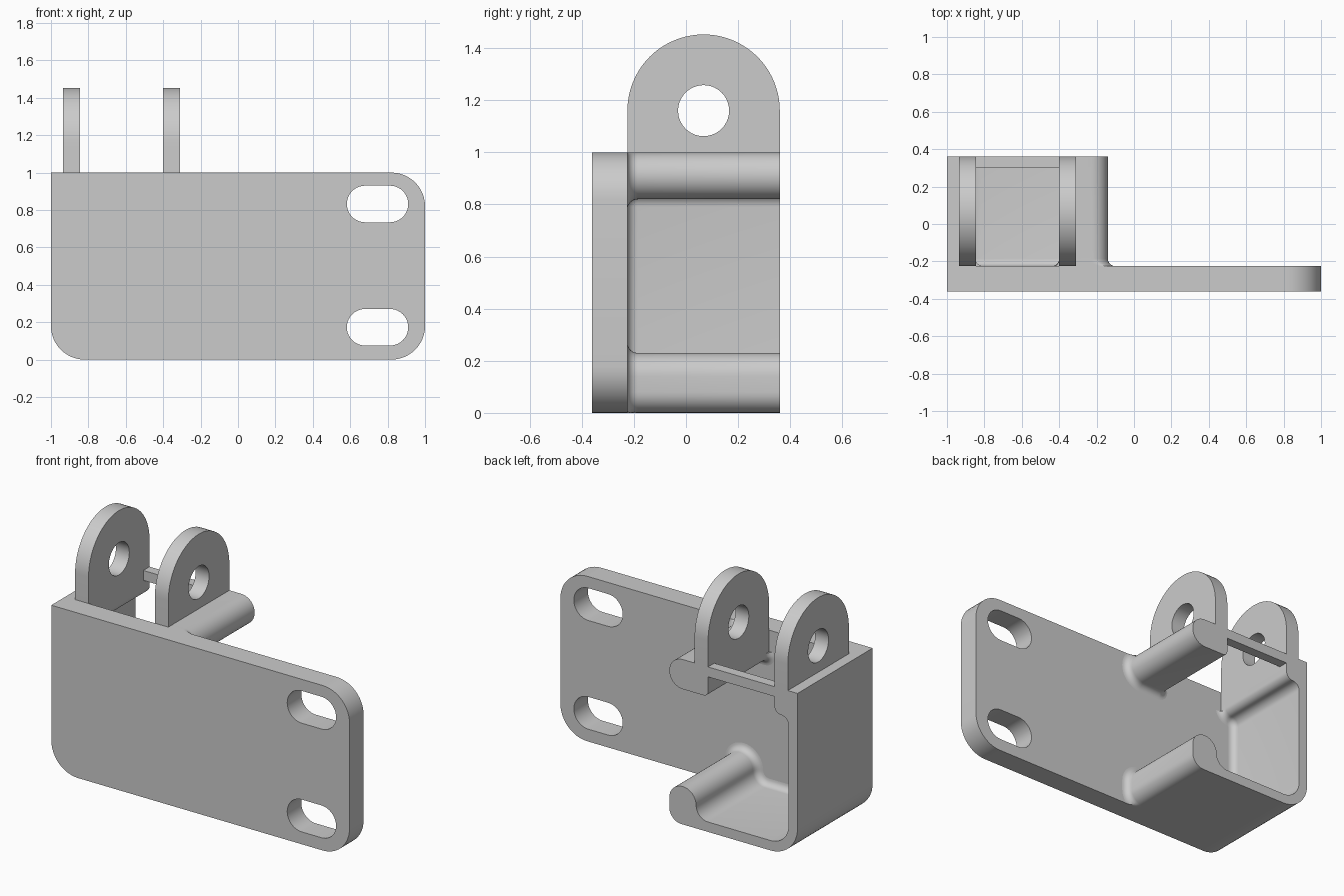
import bpy, bmesh
from math import sin, cos, pi, radians
from mathutils import Vector

if "Cube" in bpy.data.objects:
    bpy.data.objects.remove(bpy.data.objects["Cube"])

GREY = (0.6, 0.6, 0.6, 1)
metal = bpy.data.materials.new("plain grey")
metal.use_nodes = True
metal.diffuse_color = GREY
metal.node_tree.nodes["Principled BSDF"].inputs["Base Color"].default_value = GREY

FRONT, MID, BACK = -0.36, -0.225, 0.36


def arc(cx, cz, r, start, end, n=12):
    angles = [radians(start + (end - start) * i / n) for i in range(n + 1)]
    return [(cx + r * cos(a), cz + r * sin(a)) for a in angles]


def loft(name, layers):
    """Skin a stack of equal closed loops and cap both ends."""
    bm = bmesh.new()
    rings = [[bm.verts.new(p) for p in layer] for layer in layers]
    for a, b in zip(rings, rings[1:]):
        for i in range(len(a)):
            j = (i + 1) % len(a)
            bm.faces.new((a[i], a[j], b[j], b[i]))
    bm.faces.new(rings[0])
    bm.faces.new(rings[-1])
    bmesh.ops.recalc_face_normals(bm, faces=bm.faces)
    mesh = bpy.data.meshes.new(name)
    bm.to_mesh(mesh)
    bm.free()
    mesh.materials.append(metal)
    obj = bpy.data.objects.new(name, mesh)
    bpy.context.collection.objects.link(obj)
    return obj


def prism_y(name, loop, y0, y1):
    return loft(name, [[(x, y, z) for x, z in loop] for y in (y0, y1)])


def prism_x(name, loop, x0, x1):
    return loft(name, [[(x, y, z) for y, z in loop] for x in (x0, x1)])


def finish(obj, cutters=()):
    """Cut, drop the cutters and shade smooth with sharp edges kept."""
    bpy.ops.object.select_all(action='DESELECT')
    bpy.context.view_layer.objects.active = obj
    obj.select_set(True)
    for c in cutters:
        mod = obj.modifiers.new("cut", 'BOOLEAN')
        mod.operation, mod.solver, mod.object = 'DIFFERENCE', 'EXACT', c
        bpy.ops.object.modifier_apply(modifier=mod.name)
        bpy.data.objects.remove(c)
    bpy.ops.object.shade_smooth_by_angle(angle=radians(30))


# Mounting plate with three round corners and two slots
R = 0.18
plate = prism_y("mounting_plate",
                [(-1, 1)] + arc(R - 1, R, R, 180, 270) + arc(1 - R, R, R, 270, 360)
                + arc(1 - R, 1 - R, R, 0, 90), FRONT, MID)
slots = [prism_y("slot_cutter", arc(0.68, z, 0.098, 90, 270, 20)
                 + arc(0.812, z, 0.098, -90, 90, 20), -1, 1) for z in (0.173, 0.832)]
finish(plate, slots)

# Hook bracket: outer wall, then the inner outline with lips and bulbs
outer = [(-1, 1)] + arc(R - 1, R, R, 180, 270) + [(-0.4, 0)]
inner = (arc(-0.22, 0.08, 0.08, 270, 360, 8)
         + arc(-0.23, 0.14, 0.09, 0, 180, 20)
         + arc(-0.40, 0.14, 0.08, 0, -90, 10)
         + arc(-0.82, 0.18, 0.12, 270, 180)
         + arc(-0.89, 0.79, 0.05, 180, 90, 8)
         + arc(-0.89, 0.885, 0.045, 270, 360, 8)
         + [(-0.845, 0.94), (-0.40, 0.94)]
         + arc(-0.37, 0.85, 0.03, 180, 270, 6)
         + arc(-0.23, 0.91, 0.09, 270, 450, 20))
outline = outer + inner


def flared(off):
    """Push the inner outline outwards, staying within the plate."""
    out = []
    n = len(outline)
    for i, (x, z) in enumerate(outline):
        if i >= len(outer):
            a, b = Vector(outline[i - 1]), Vector(outline[(i + 1) % n])
            t = (b - a).normalized()
            x, z = x + t.y * off, min(1, max(0, z - t.x * off))
        out.append((x, z))
    return out


F = 0.04
layers = []
for i in range(7):
    a = pi / 2 * i / 6
    layers.append([(x, MID + F * (1 - cos(a)), z) for x, z in flared(F * (1 - sin(a)))])
layers.append([(x, BACK, z) for x, z in outline])
bracket = loft("hook_bracket", layers)
window = prism_y("window_cutter", [(-0.845, 0.87), (-0.40, 0.87), (-0.40, 1.1), (-0.845, 1.1)],
                 MID - 0.01, 0.30)
finish(bracket, [window])

# Pair of upright pivot lugs with pin holes
LUG_Y, LUG_Z = 0.0675, 1.16
for name, x0, x1 in (("right_lug", -0.935, -0.845), ("left_lug", -0.40, -0.31)):
    lug = prism_x(name, [(MID, 1), (BACK, 1)]
                  + arc(LUG_Y, LUG_Z, BACK - LUG_Y, 0, 180, 40), x0, x1)
    hole = prism_x("hole_cutter", arc(LUG_Y, LUG_Z, 0.098, 0, 351, 39), x0 - 0.1, x1 + 0.1)
    finish(lug, [hole])
